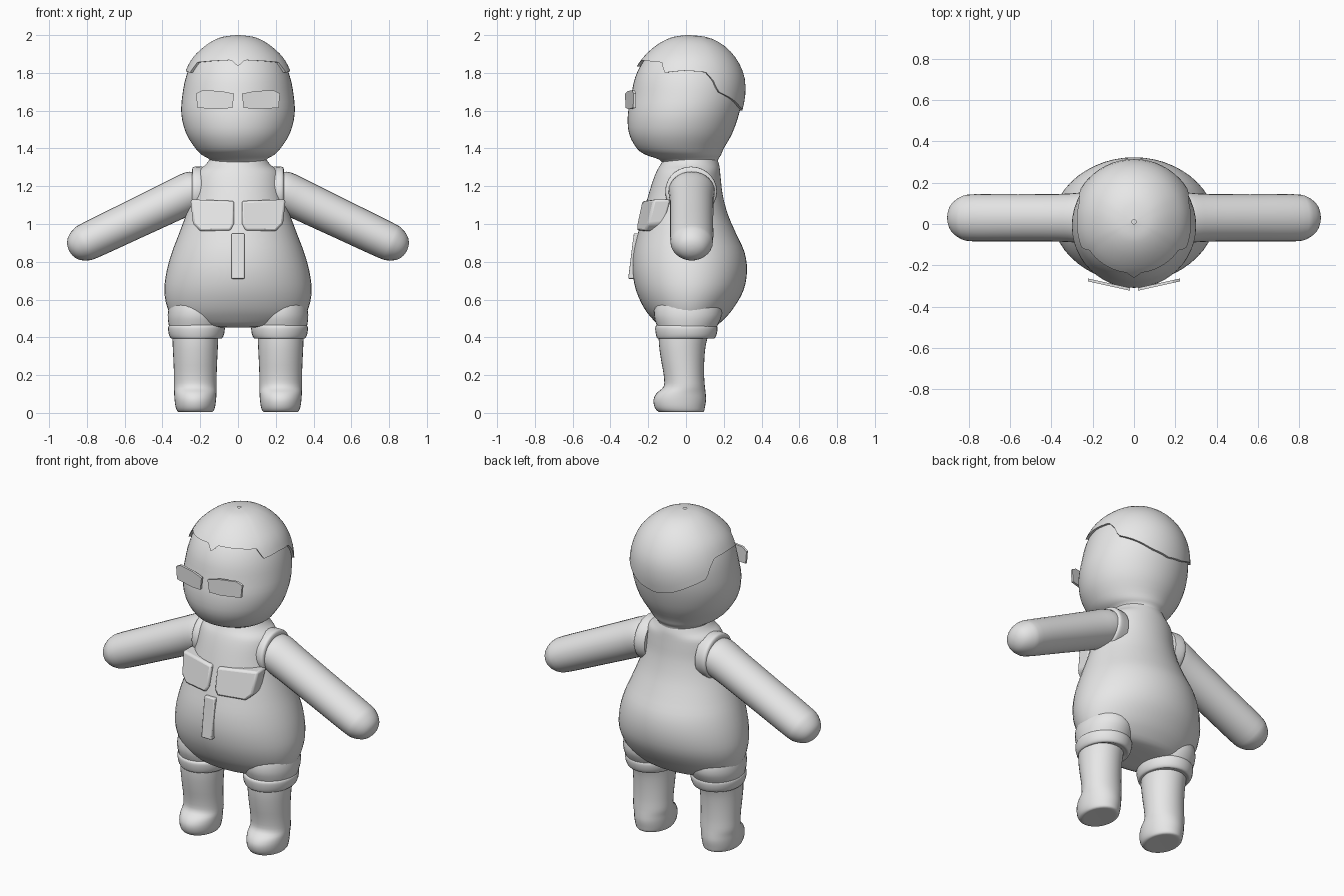
import bpy, bmesh, math
from mathutils import Vector

if "Cube" in bpy.data.objects:
    bpy.data.objects.remove(bpy.data.objects["Cube"])

grey = bpy.data.materials.new("plain grey")
grey.diffuse_color = (0.8, 0.8, 0.8, 1)
grey.use_nodes = True
grey.node_tree.nodes["Principled BSDF"].inputs["Base Color"].default_value = grey.diffuse_color


def finish(name, bm, mirror=False, bevel=0, angle=50):
    """Turn a bmesh into a smooth-shaded object, optionally mirrored over x."""
    bmesh.ops.recalc_face_normals(bm, faces=bm.faces)
    me = bpy.data.meshes.new(name)
    bm.to_mesh(me)
    bm.free()
    me.materials.append(grey)
    ob = bpy.data.objects.new(name, me)
    bpy.context.collection.objects.link(ob)
    bpy.ops.object.select_all(action='DESELECT')
    ob.select_set(True)
    bpy.context.view_layer.objects.active = ob
    bpy.ops.object.shade_smooth_by_angle(angle=math.radians(angle))
    if bevel:
        b = ob.modifiers.new("soft edges", 'BEVEL')
        b.width, b.segments = bevel, 2
    if mirror:
        ob.modifiers.new("mirror", 'MIRROR')
    return ob


def spline(rows, t):
    """Smooth value between control rows, t in row units."""
    i = min(int(t), len(rows) - 2)
    f = t - i
    p = [rows[max(0, min(len(rows) - 1, i + k))] for k in (-1, 0, 1, 2)]
    return [0.5 * (2 * b + (c - a) * f + (2 * a - 5 * b + 4 * c - d) * f * f
                   + (3 * b - a - 3 * c + d) * f ** 3) for a, b, c, d in zip(*p)]


def skin(name, rings, cap=True, **kw):
    """Join equal-sized closed rings of points with quads."""
    bm = bmesh.new()
    vs = [[bm.verts.new(p) for p in r] for r in rings]
    n = len(vs[0])
    for a, b in zip(vs, vs[1:]):
        for i in range(n):
            j = (i + 1) % n
            bm.faces.new((a[i], a[j], b[j], b[i]))
    if cap:
        bm.faces.new(vs[0])
        bm.faces.new(vs[-1])
    return finish(name, bm, **kw)


def row_point(row, a, cx=0):
    """Point on an oval row (z, half width, front y, back y); angle 0 = front."""
    z, rx, yf, yb = row
    return Vector((cx + rx * math.sin(a), (yf + yb) / 2 - (yb - yf) / 2 * math.cos(a), z))


def tower(name, rows, cx=0, n=40, sub=3, **kw):
    steps = (len(rows) - 1) * sub
    rings = [[row_point(spline(rows, k / sub), math.tau * i / n, cx) for i in range(n)]
             for k in range(steps + 1)]
    return skin(name, rings, **kw)


def tube(name, start, direction, rows, n=28, sub=3, **kw):
    """Oval tube lying in the xz plane; rows are (distance, y radius, cross radius)."""
    d = Vector(direction).normalized()
    side, up = Vector((0, 1, 0)), Vector((-d.z, 0, d.x))
    rings = []
    for k in range((len(rows) - 1) * sub + 1):
        s, ry, ru = spline(rows, k / sub)
        rings.append([Vector(start) + d * s + side * ry * math.cos(math.tau * i / n)
                      + up * ru * math.sin(math.tau * i / n) for i in range(n)])
    return skin(name, rings, **kw)


def plate(name, outline, plane, depth, **kw):
    """Flat slab from an (x, z) outline on y = a + b*x + c*z."""
    a, b, c = plane
    rings = [[(x, a + b * x + c * z + o, z) for x, z in outline] for o in (0, depth)]
    return skin(name, rings, angle=30, **kw)


# Pear-shaped torso
tower("torso", [
    (.452, .05, -.05, .06), (.458, .25, -.13, .15), (.50, .34, -.18, .205),
    (.56, .375, -.225, .255), (.65, .39, -.265, .305), (.75, .378, -.283, .323),
    (.85, .35, -.278, .31), (.95, .312, -.255, .265), (1.05, .275, -.228, .222),
    (1.15, .245, -.20, .195), (1.23, .232, -.175, .185), (1.28, .215, -.155, .18),
    (1.315, .17, -.135, .175), (1.36, .14, -.11, .16)], n=48)

# Head with a narrow neck
head = [
    (1.30, .14, -.11, .17), (1.34, .15, -.14, .17), (1.365, .19, -.21, .185),
    (1.40, .225, -.26, .20), (1.48, .275, -.302, .245), (1.58, .30, -.308, .28),
    (1.68, .295, -.29, .30), (1.78, .275, -.268, .295), (1.87, .235, -.22, .255),
    (1.94, .165, -.15, .19), (1.98, .09, -.075, .11), (1.99, .01, -.0, .02)]
tower("head", head, n=48)

# Hair cap: hairline height by angle from the front, in degrees
hairline = [(0, 1.835), (8, 1.868), (35, 1.862), (58, 1.855), (62, 1.80), (70, 1.805),
            (85, 1.812), (108, 1.805), (116, 1.76), (122, 1.70), (140, 1.665),
            (160, 1.62), (180, 1.60)]


def hair_height(deg):
    for (a, za), (b, zb) in zip(hairline, hairline[1:]):
        if deg <= b:
            return za + (zb - za) * (deg - a) / (b - a)
    return hairline[-1][1]


def head_t(z):
    lo, hi = 0, len(head) - 1
    for _ in range(30):
        mid = (lo + hi) / 2
        lo, hi = (mid, hi) if spline(head, mid)[0] < z else (lo, mid)
    return lo


N, K = 96, 14
columns = []
for i in range(N):
    a = math.tau * i / N
    deg = math.degrees(a)
    t0 = head_t(hair_height(min(deg, 360 - deg)))
    col = [row_point(spline(head, t0), a) * .99]     # rim tucked into the head
    col[0].z = spline(head, t0)[0]
    for k in range(K + 1):
        p = row_point(spline(head, t0 + (len(head) - 1 - t0) * k / K), a)
        grow = 1.045 + .03 * max(0, math.cos(a)) * (1 - k / K)
        col.append(Vector((p.x * grow, p.y * grow, p.z + .01 * k / K)))
    columns.append(col)
rings = [[c[k] for c in columns] for k in range(K + 2)]
hair_bm_cap = skin("hair", rings, cap=False, angle=45)

# Spectacle lenses
plate("lens", [(.02, 1.69), (.03, 1.615), (.10, 1.608), (.215, 1.615), (.222, 1.69),
               (.19, 1.708), (.09, 1.704)], (-.327, .22, 0), .014, mirror=True)

# Chest pockets and front fastener strip
plate("chest_pocket", [(.02, 1.122), (.022, 1.0), (.04, .965), (.20, .962), (.238, 1.0),
                       (.252, 1.13)], (-.485, .26, .22), .09, mirror=True, bevel=.012)
plate("front_strip", [(-.035, .71), (.035, .71), (.035, .95), (-.035, .95)],
      (-.395, 0, .125), .05, bevel=.006)

# Armholes and arms
tube("armhole", (.17, .027, 1.172), (1, 0, 0),
     [(0, .13, .13), (.05, .137, .132), (.07, .13, .126), (.075, .10, .10)], mirror=True)
tube("arm", (.235, .03, 1.175), (.9, 0, -.43), [
    (-.06, .06, .05), (-.045, .10, .085), (0, .122, .108), (.12, .116, .108),
    (.36, .114, .104), (.60, .114, .10), (.66, .104, .092), (.705, .075, .066),
    (.725, .04, .035), (.731, .008, .007)], mirror=True)

# Trouser legs with rolled cuffs
tower("trouser_leg", [(.40, .13, -.14, .14), (.45, .142, -.15, .16), (.52, .15, -.17, .19),
                      (.60, .13, -.15, .17), (.66, .08, -.08, .1)],
      cx=.222, n=32, mirror=True)
tower("cuff", [(.398, .115, -.135, .13), (.393, .132, -.15, .148), (.41, .144, -.158, .16),
               (.44, .150, -.163, .167), (.46, .147, -.16, .164), (.472, .13, -.14, .145)],
      cx=.22, n=32, mirror=True)

# Lower legs and rounded feet
tower("leg", [
    (.004, .07, -.11, .06), (.006, .092, -.145, .092), (.03, .104, -.166, .10),
    (.07, .110, -.172, .106), (.105, .112, -.155, .104), (.14, .113, -.118, .10),
    (.20, .113, -.118, .096), (.28, .116, -.132, .097), (.36, .12, -.143, .105),
    (.43, .122, -.145, .125)], cx=.226, n=32, mirror=True)
